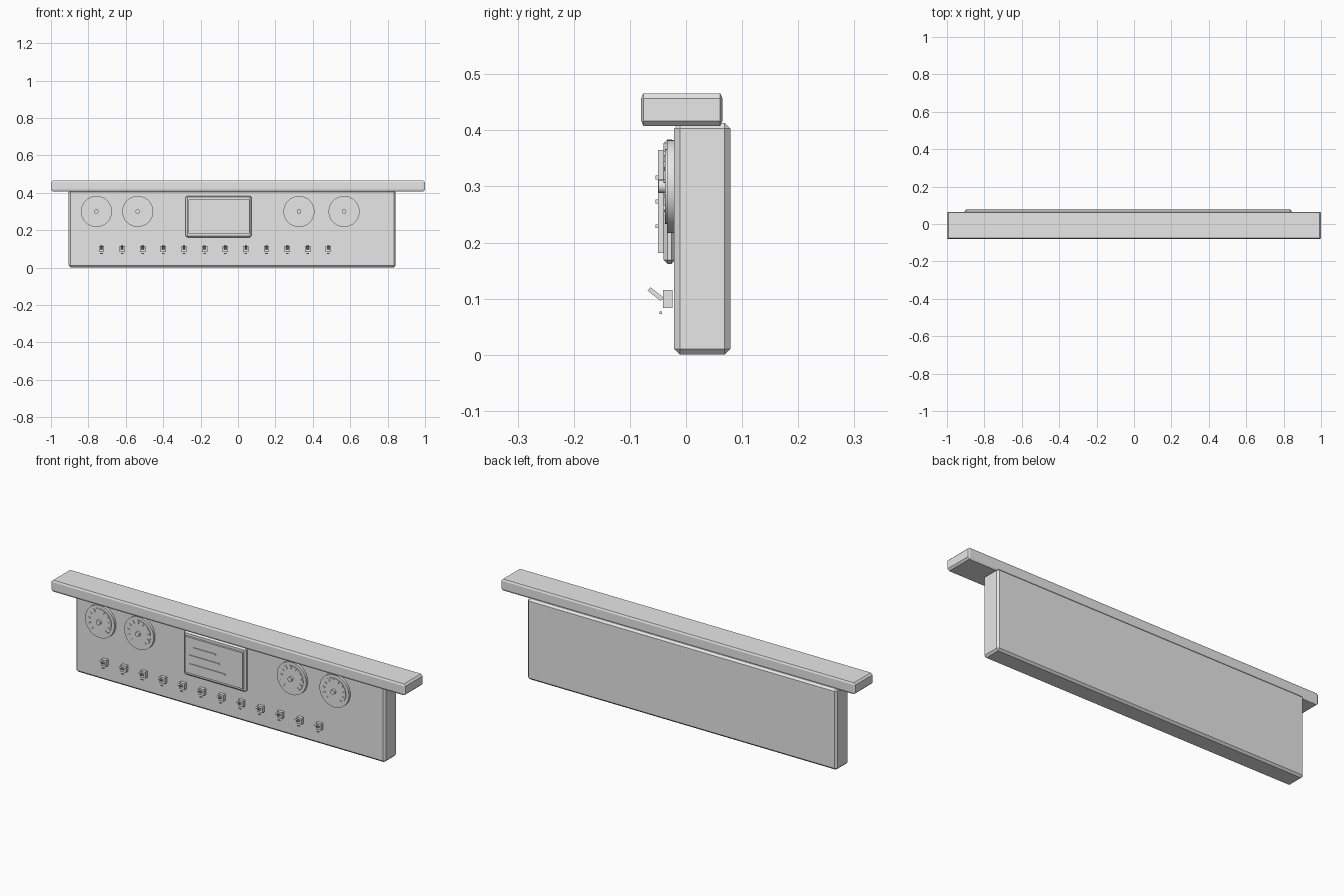
import bpy, bmesh, math
from mathutils import Matrix, Vector

if "Cube" in bpy.data.objects:
    bpy.data.objects.remove(bpy.data.objects["Cube"])

grey = bpy.data.materials.new("plain_grey")
grey.diffuse_color = (0.8, 0.8, 0.8, 1)
grey.use_nodes = True
grey.node_tree.nodes["Principled BSDF"].inputs["Base Color"].default_value = grey.diffuse_color


def finish(name, bm):
    bmesh.ops.recalc_face_normals(bm, faces=bm.faces)
    me = bpy.data.meshes.new(name)
    bm.to_mesh(me)
    bm.free()
    me.materials.append(grey)
    ob = bpy.data.objects.new(name, me)
    bpy.context.collection.objects.link(ob)
    return ob


def chamfer_box(name, lo, hi, b):
    """Box from lo to hi with chamfers of b = (x, y, z)."""
    lo, hi, b = Vector(lo), Vector(hi), Vector(b)
    c, h = (lo + hi) / 2, (hi - lo) / 2
    bm = bmesh.new()
    for sx in (-1, 1):
        for sy in (-1, 1):
            for sz in (-1, 1):
                s = (sx, sy, sz)
                for full in range(3):
                    bm.verts.new([c[i] + s[i] * (h[i] - (0 if i == full else b[i]))
                                  for i in range(3)])
    bmesh.ops.convex_hull(bm, input=bm.verts)
    bmesh.ops.dissolve_limit(bm, angle_limit=0.01, verts=bm.verts, edges=bm.edges)
    return finish(name, bm)


def add_box(bm, centre, size, rot=Matrix()):
    m = Matrix.Translation(centre) @ rot @ Matrix.Diagonal((*size, 1))
    bmesh.ops.create_cube(bm, size=1, matrix=m)


def box(name, centre, size, rot=Matrix()):
    bm = bmesh.new()
    add_box(bm, centre, size, rot)
    return finish(name, bm)


def disc(name, x, z, r, y0, y1, sides=32):
    """Cylinder along y."""
    bm = bmesh.new()
    m = Matrix.Translation((x, (y0 + y1) / 2, z)) @ Matrix.Rotation(math.pi / 2, 4, 'X')
    bmesh.ops.create_cone(bm, cap_ends=True, segments=sides, radius1=r, radius2=r,
                          depth=y1 - y0, matrix=m)
    ob = finish(name, bm)
    for p in ob.data.polygons:
        p.use_smooth = len(p.vertices) == 4
    for e in ob.data.edges:
        a, b = (ob.data.vertices[v].co for v in e.vertices)
        e.use_edge_sharp = abs(a.y - b.y) < 1e-5
    return ob


# main panel and overhanging top ledge
chamfer_box("panel_body", (-0.905, -0.021, 0), (0.843, 0.079, 0.413), (0.01, 0.01, 0.01))
chamfer_box("top_ledge", (-1, -0.08, 0.408), (1, 0.065, 0.466), (0.009, 0.004, 0.009))

# central display with three readout lines
chamfer_box("display_frame", (-0.28, -0.04, 0.162), (0.072, -0.019, 0.384), (0.009, 0.007, 0.007))
box("display_screen", (-0.102, -0.045, 0.273), (0.326, 0.01, 0.183))
for i, (x0, x1, z) in enumerate(((-0.22, -0.09, 0.316), (-0.24, -0.07, 0.273), (-0.24, -0.035, 0.229))):
    box(f"display_line_{i}", ((x0 + x1) / 2, -0.052, z), (x1 - x0, 0.004, 0.007))

# round gauges
GZ = 0.3
for g, x in enumerate((-0.757, -0.536, 0.326, 0.567)):
    disc(f"gauge_rim_{g}", x, GZ, 0.083, -0.034, -0.019)
    disc(f"gauge_face_{g}", x, GZ, 0.067, -0.037, -0.03)
    disc(f"gauge_hub_{g}", x, GZ, 0.012, -0.049, -0.035, 16)
    bm = bmesh.new()
    for k in range(11):
        a = math.radians(225 - 27 * k)
        add_box(bm, (x + 0.056 * math.cos(a), -0.038, GZ + 0.056 * math.sin(a)),
                (0.012, 0.004, 0.004), Matrix.Rotation(-a, 4, 'Y'))
    finish(f"gauge_ticks_{g}", bm)

# row of toggle switches, each with a lever and a small marker below
tilt = Matrix.Rotation(math.radians(-38), 4, 'X')
for i in range(12):
    x = -0.73 + i * 0.1103
    box(f"switch_base_{i}", (x, -0.0325, 0.099), (0.029, 0.017, 0.032))
    box(f"switch_lever_{i}", (x, -0.054, 0.108), (0.012, 0.03, 0.008), tilt)
    box(f"switch_marker_{i}", (x, -0.045, 0.075), (0.014, 0.004, 0.005))
